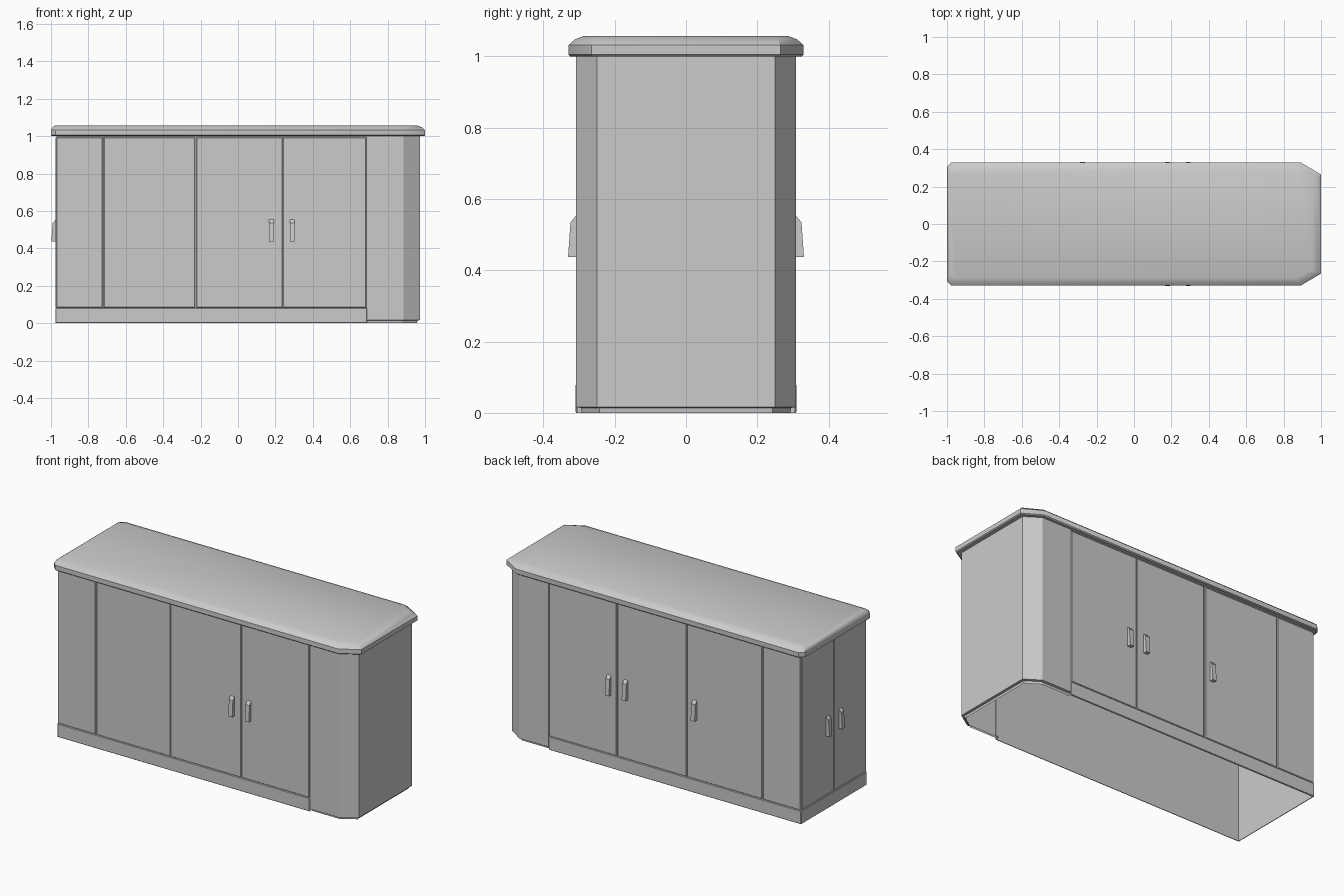
import bpy, bmesh

if "Cube" in bpy.data.objects:
    bpy.data.objects.remove(bpy.data.objects["Cube"])

X, Y = 0.97, 0.303      # carcass half sizes
SKIN = 0.006            # raised door thickness


def make(name, rings, closed=True, cap_start=False, cap_end=False, smooth=False):
    """Loft a list of equally sized point rings into one object."""
    bm = bmesh.new()
    vs = [[bm.verts.new(p) for p in r] for r in rings]
    n = len(rings[0])
    for a, b in zip(vs, vs[1:]):
        for i in range(n if closed else n - 1):
            j = (i + 1) % n
            bm.faces.new((a[i], a[j], b[j], b[i]))
    if cap_start:
        bm.faces.new(vs[0][::-1])
    if cap_end:
        bm.faces.new(vs[-1])
    bmesh.ops.recalc_face_normals(bm, faces=bm.faces)
    me = bpy.data.meshes.new(name)
    bm.to_mesh(me)
    bm.free()
    ob = bpy.data.objects.new(name, me)
    bpy.context.collection.objects.link(ob)
    if smooth:
        bpy.context.view_layer.objects.active = ob
        ob.select_set(True)
        bpy.ops.object.shade_smooth_by_angle(angle=0.6)
        ob.select_set(False)
    return ob


def on_wall(side, u, d, z):
    """Point on a wall: u along it, d outwards, z up."""
    if side == "left":
        return (-X - d, u, z)
    return (u, (Y + d) * (-1 if side == "front" else 1), z)


def plate(name, side, u0, u1, z0, z1, depth=SKIN, bevel=0.003):
    """Thin raised panel with a slightly bevelled front edge, open at the back."""
    def ring(i, d):
        return [on_wall(side, u, d, z) for u, z in
                ((u0 + i, z0 + i), (u1 - i, z0 + i), (u1 - i, z1 - i), (u0 + i, z1 - i))]
    make(name, [ring(0, 0), ring(0, depth - bevel), ring(bevel, depth)], cap_end=True)


def handle(name, side, u):
    """Wedge-shaped pull, slanted at the top."""
    prof = [(0, 0.56), (0.021, 0.535), (0.028, 0.437), (0, 0.437)]
    make(name, [[on_wall(side, u + s, d, z) for d, z in prof] for s in (-0.013, 0.013)],
         cap_start=True, cap_end=True)


# Countertop with cut corners and a soft rounded-over upper edge
def top_ring(i, z):
    half = [(1 - i, 0.265 - i * 0.5), (0.89 - i * 0.5, 0.33 - i),
            (-0.975 + i * 0.5, 0.33 - i), (-1 + i * 0.5, 0.305 - i)]
    return [(x, y, z) for x, y in half] + [(x, -y, z) for x, y in reversed(half)]


make("countertop", [top_ring(0.006, 1.0), top_ring(0, 1.005), top_ring(0, 1.032),
                    top_ring(0.018, 1.048), top_ring(0.042, 1.057)],
     cap_start=True, cap_end=True, smooth=True)

# Hollow carcass: back, left end and front walls
walls = [(0.69, Y), (-X, Y), (-X, -Y), (0.69, -Y)]
make("carcass_walls", [[(x, y, z) for x, y in walls] for z in (0.0, 1.0)], closed=False)


# Cut-corner end panel, with a recessed strip along its bottom
def end_ring(i, z):
    half = [(0.69, Y - i), (0.69, Y + SKIN - i), (0.885 - i * 0.5, Y + SKIN - i), (0.973 - i, 0.25 - i * 0.5)]
    return [(x, y, z) for x, y in half] + [(x, -y, z) for x, y in reversed(half)]


make("end_panel", [end_ring(0, 1.0), end_ring(0, 0.016), end_ring(0.014, 0.014),
                   end_ring(0.016, 0.0)], closed=False)

# Doors, plinths and handles on both long sides
doors = [(-0.97, -0.724), (-0.718, -0.23), (-0.221, 0.237), (0.241, 0.686)]
for side in ("front", "back"):
    for k, (a, b) in enumerate(doors):
        plate(f"{side}_door_{k + 1}", side, a, b, 0.082, 0.994)
    plate(f"{side}_plinth", side, -0.975, 0.69, 0.0, 0.08, 0.007)
    for k, u in enumerate((0.18, 0.29)):
        handle(f"{side}_handle_{k + 1}", side, u)
handle("back_handle_3", "back", -0.275)

# Left end: pair of doors, plinth and handles
for k, s in enumerate((-1, 1)):
    a, b = sorted((s * 0.002, s * 0.306))
    plate(f"left_door_{k + 1}", "left", a, b, 0.082, 0.994)
    handle(f"left_handle_{k + 1}", "left", s * 0.06)
plate("left_plinth", "left", -0.308, 0.308, 0.0, 0.08, 0.007)
